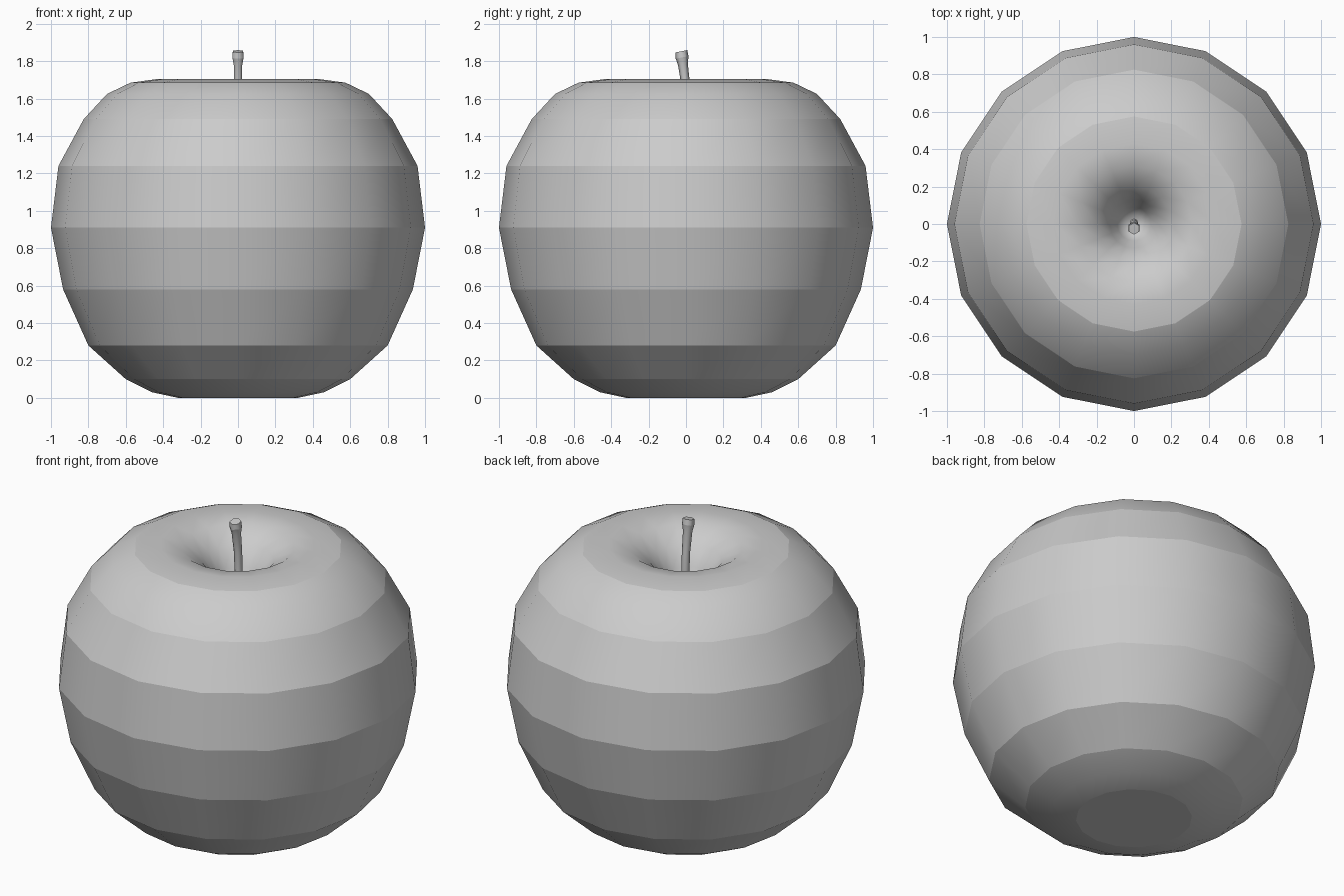
import bpy, bmesh
from math import sin, cos, pi

if "Cube" in bpy.data.objects:
    bpy.data.objects.remove(bpy.data.objects["Cube"])


def loft(name, rings, sides, phase=0.0, sharp=()):
    """Join rings (y offset, radius, z, tilt) into a capped tube; sharp lists hard ring indices."""
    bm = bmesh.new()
    loops = []
    for y0, r, z, tilt in rings:
        loop = []
        for i in range(sides):
            a = phase + 2 * pi * i / sides
            loop.append(bm.verts.new((r * cos(a), y0 + r * sin(a), z + tilt * r * sin(a))))
        loops.append(loop)
    for lo, hi in zip(loops, loops[1:]):
        for i in range(sides):
            j = (i + 1) % sides
            bm.faces.new((lo[i], lo[j], hi[j], hi[i])).smooth = True
    bm.faces.new(loops[0][::-1])
    bm.faces.new(loops[-1])
    for k in sharp:
        for i in range(sides):
            bm.edges.get((loops[k][i], loops[k][(i + 1) % sides])).smooth = False
    bmesh.ops.recalc_face_normals(bm, faces=bm.faces)
    mesh = bpy.data.meshes.new(name)
    bm.to_mesh(mesh)
    bm.free()
    obj = bpy.data.objects.new(name, mesh)
    bpy.context.collection.objects.link(obj)
    return obj


# Apple body: outer wall from the flat base, over the lip and down into the stem hollow
profile = [(0.32, 0), (0.46, 0.03), (0.60, 0.10), (0.80, 0.28), (0.935, 0.58),
           (1.0, 0.91), (0.96, 1.24), (0.825, 1.49), (0.70, 1.625), (0.575, 1.685),
           (0.43, 1.705), (0.31, 1.685), (0.20, 1.61), (0.13, 1.51), (0.09, 1.40),
           (0.05, 1.35), (0.01, 1.34)]
loft("apple_body", [(0, r, z, 0) for r, z in profile], 16,
     sharp=(0, 2, 3, 4, 5, 6, 7, 9))

# Stem: six-sided, curving to the front with a thicker, tilted tip
stem = [(0.0, 0.022, 1.32, 0), (0.008, 0.022, 1.50, 0), (0.0, 0.023, 1.66, 0.1),
        (-0.016, 0.026, 1.78, 0.15), (-0.021, 0.034, 1.82, 0.2), (-0.025, 0.032, 1.853, 0.2)]
loft("stem", stem, 6, phase=pi / 2, sharp=(4, 5))
